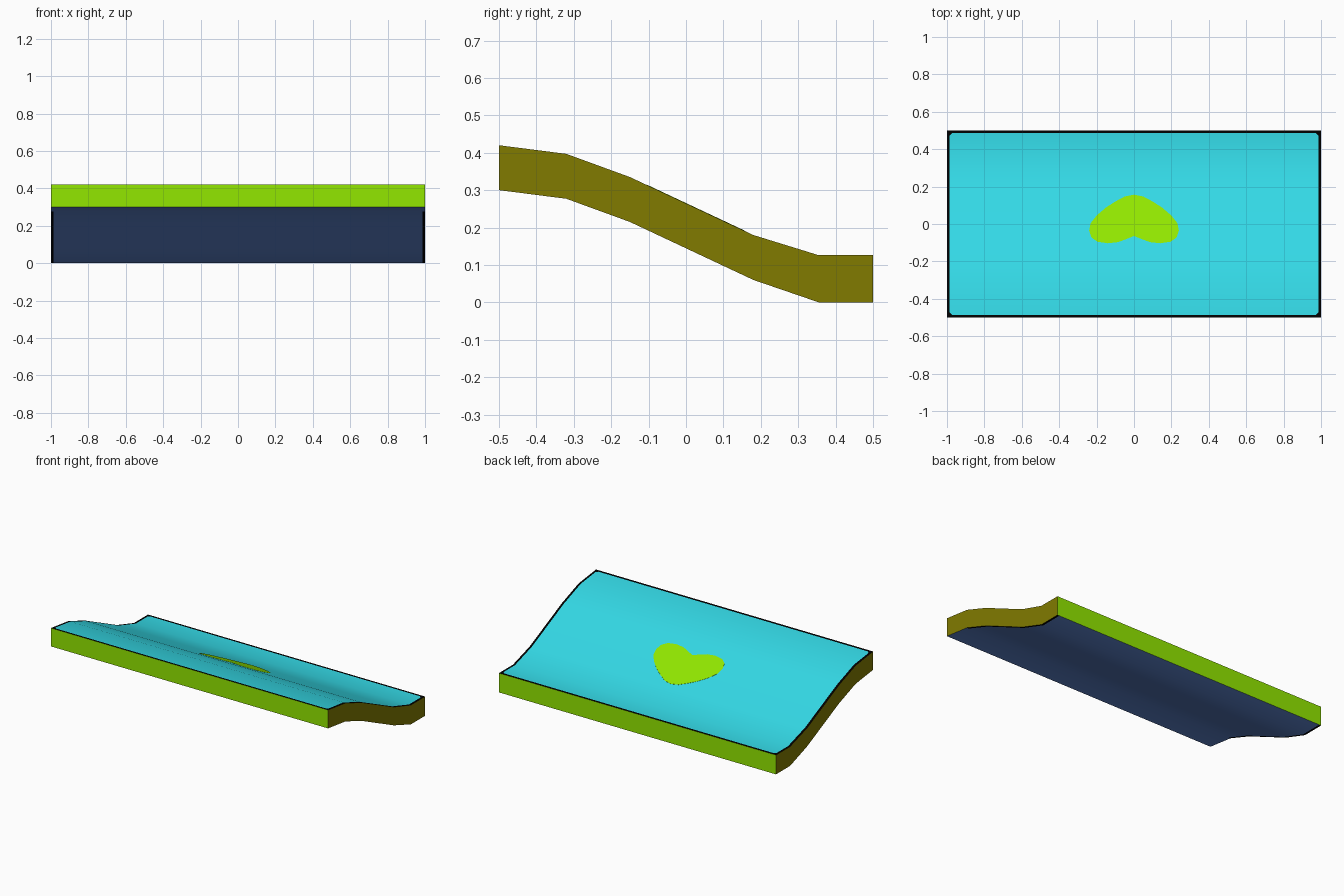
import bpy, bmesh
from mathutils import Vector

if "Cube" in bpy.data.objects:
    bpy.data.objects.remove(bpy.data.objects["Cube"])


def srgb(r, g, b):
    f = lambda c: c / 12.92 if c <= 0.04045 else ((c + 0.055) / 1.055) ** 2.4
    return tuple(f(c / 255) for c in (r, g, b)) + (1.0,)


def material(name, *rgb):
    m = bpy.data.materials.new(name)
    m.diffuse_color = srgb(*rgb)
    m.use_nodes = True
    m.node_tree.nodes["Principled BSDF"].inputs["Base Color"].default_value = m.diffuse_color
    return m


cyan = material("cyan", 52, 219, 232)
black = material("black", 0, 0, 0)
lime = material("lime", 146, 231, 0)
olive = material("olive", 129, 123, 0)
navy = material("blue underside", 96, 136, 212)


def finish(bm, name, mats, smooth=False):
    bmesh.ops.recalc_face_normals(bm, faces=bm.faces[:])
    me = bpy.data.meshes.new(name)
    bm.to_mesh(me)
    bm.free()
    for m in mats:
        me.materials.append(m)
    ob = bpy.data.objects.new(name, me)
    bpy.context.collection.objects.link(ob)
    if smooth:
        bpy.context.view_layer.objects.active = ob
        ob.select_set(True)
        bpy.ops.object.shade_smooth_by_angle(angle=0.6)
        ob.select_set(False)
    return ob


# Wavy slab: (y, bottom z, top z) stations swept across x
profile = [(-0.5, 0.30, 0.42), (-0.32, 0.277, 0.397), (-0.15, 0.215, 0.335),
           (0.18, 0.06, 0.18), (0.355, 0.0, 0.126), (0.5, 0.0, 0.126)]
bm = bmesh.new()
rings = [[bm.verts.new(p) for p in ((-1, y, b), (1, y, b), (1, y, t), (-1, y, t))]
         for y, b, t in profile]
for r0, r1 in zip(rings, rings[1:]):
    for i in range(4):
        j = (i + 1) % 4
        bm.faces.new((r0[i], r0[j], r1[j], r1[i]))
bm.faces.new(rings[0])
bm.faces.new(rings[-1])
bmesh.ops.recalc_face_normals(bm, faces=bm.faces[:])

# Cut the thin border line and its clipped corners
BX, BY, CORNER = 0.986, 0.486, 1.459


def cut(co, no):
    bmesh.ops.bisect_plane(bm, geom=bm.verts[:] + bm.edges[:] + bm.faces[:],
                           plane_co=co, plane_no=no)


for s in (-1, 1):
    cut((s * BX, 0, 0), (1, 0, 0))
    cut((0, s * BY, 0), (0, 1, 0))
    for t in (-1, 1):
        cut((s * (CORNER - 0.48), t * 0.48, 0), (s, t, 0))

# Colour by direction, with the border picked by position
bm.normal_update()
for f in bm.faces:
    n, c = f.normal, f.calc_center_median()
    x, y = abs(c.x), abs(c.y)
    if abs(n.x) > 0.9:
        f.material_index = 3
    elif abs(n.y) > 0.9:
        f.material_index = 2
    elif n.z > 0:
        f.material_index = 1 if x > BX or y > BY or x + y > CORNER else 0
    else:
        # underside: the line runs along the two short ends only
        f.material_index = 1 if x > BX and c.y > -0.33 else 4
finish(bm, "wavy_slab", [cyan, black, lime, olive, navy], True)

# Two-lobed painted emblem: thin plate lying on the sloping middle panel
half = [(0, 0.157), (0.05, 0.147), (0.10, 0.12), (0.15, 0.088), (0.20, 0.045),
        (0.232, 0.005), (0.24, -0.035), (0.228, -0.072), (0.195, -0.095),
        (0.14, -0.103), (0.085, -0.097), (0.04, -0.08), (0, -0.064)]
outline = half + [(-x, y) for x, y in half[-2:0:-1]]
bm = bmesh.new()
slope = (0.18 - 0.335) / 0.33
face = bm.faces.new([bm.verts.new((x, y, 0.335 + slope * (y + 0.15) - 0.002))
                     for x, y in outline])
ext = bmesh.ops.extrude_face_region(bm, geom=[face])
bmesh.ops.translate(bm, vec=Vector((0, 0, 0.003)),
                    verts=[g for g in ext["geom"] if isinstance(g, bmesh.types.BMVert)])
finish(bm, "emblem_plate", [lime])
